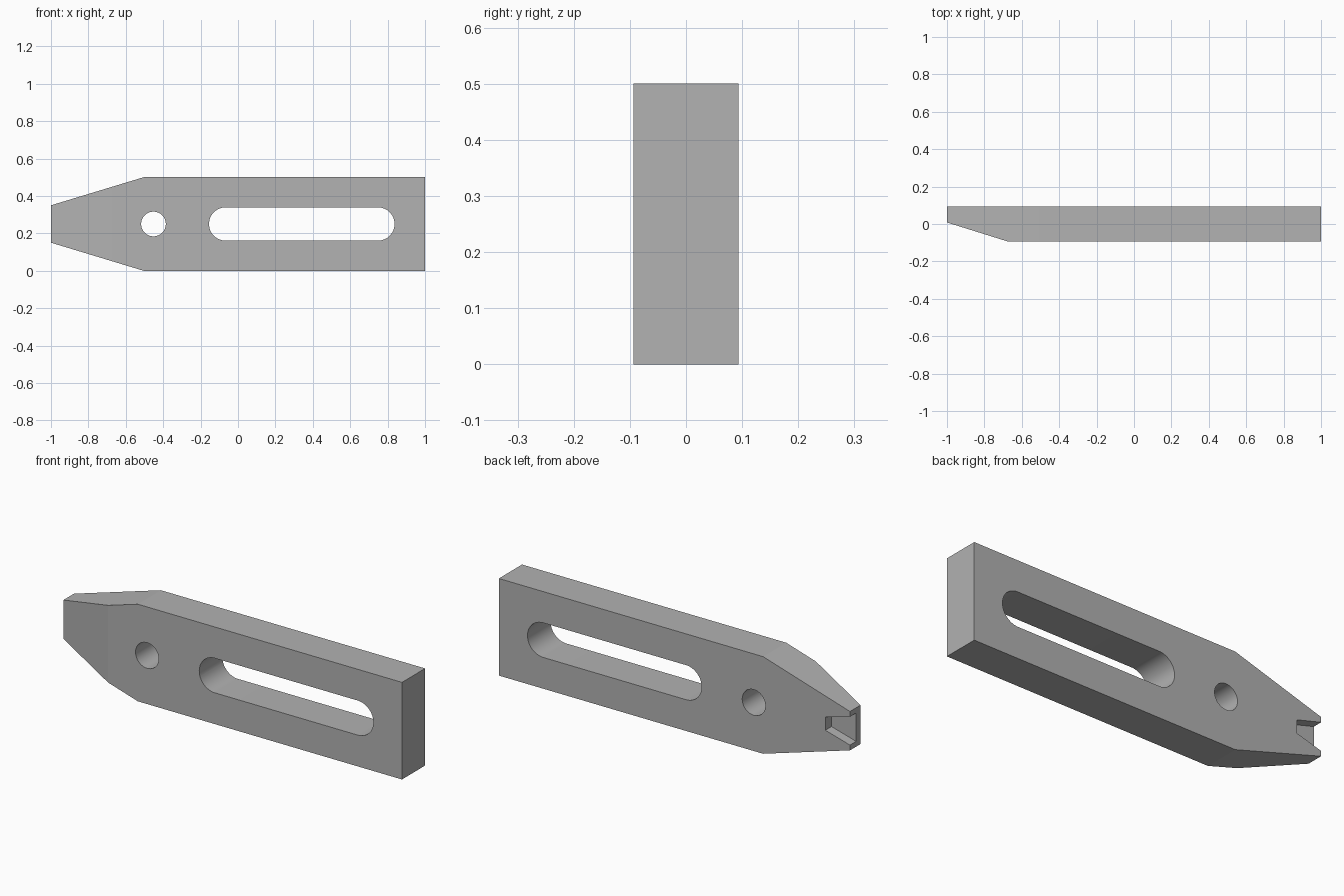
import bpy, bmesh, math
from mathutils import Vector

cube = bpy.data.objects.get("Cube")
if cube:
    bpy.data.objects.remove(cube, do_unlink=True)

HALF = 0.094      # half thickness of the bar
MID = 0.25        # height of the centre line

steel = bpy.data.materials.new("grey steel")
steel.use_nodes = True
GREY = (0.445, 0.445, 0.445, 1)
steel.diffuse_color = GREY
steel.node_tree.nodes["Principled BSDF"].inputs["Base Color"].default_value = GREY


def prism(name, outline, y0, y1, bevel_plane=None):
    """Extrude an x-z outline from y0 to y1, optionally trimmed by a plane."""
    bm = bmesh.new()
    face = bm.faces.new([bm.verts.new((x, y0, z)) for x, z in outline])
    moved = bmesh.ops.extrude_face_region(bm, geom=[face])["geom"]
    bmesh.ops.translate(bm, vec=(0, y1 - y0, 0),
                        verts=[v for v in moved if isinstance(v, bmesh.types.BMVert)])
    if bevel_plane:
        point, normal = bevel_plane
        cut = bmesh.ops.bisect_plane(bm, geom=bm.verts[:] + bm.edges[:] + bm.faces[:],
                                     plane_co=point, plane_no=normal, clear_outer=True)
        rim = [e for e in cut["geom_cut"] if isinstance(e, bmesh.types.BMEdge)]
        bmesh.ops.contextual_create(bm, geom=rim)
    bmesh.ops.recalc_face_normals(bm, faces=bm.faces[:])
    mesh = bpy.data.meshes.new(name)
    bm.to_mesh(mesh)
    bm.free()
    mesh.materials.append(steel)
    obj = bpy.data.objects.new(name, mesh)
    bpy.context.collection.objects.link(obj)
    return obj


def slot_outline(xa, xb, r, n=32):
    """Rounded slot between two arc centres; a circle when they coincide."""
    pts = []
    for cx, start in ((xb, -math.pi / 2), (xa, math.pi / 2)):
        for i in range(n + (xa != xb)):
            a = start + math.pi * i / n
            pts.append((cx + r * math.cos(a), MID + r * math.sin(a)))
    return pts


def mirrored(half):
    """Close a half outline of (x, offset) about the centre line."""
    return [(x, MID + d) for x, d in half] + [(x, MID - d) for x, d in reversed(half)]


# Tapered bar with a sloped nose on the front
slope = Vector((-0.10, -0.32, 0)).normalized()
bar = prism("clamp_bar", mirrored([(-1, 0.10), (-0.505, 0.25), (1, 0.25)]),
            -HALF, HALF, (Vector((-1, 0.008, 0)), slope))

# Round hole, long slot and flared notch in the back of the tip
cutters = [
    prism("hole_cutter", slot_outline(-0.452, -0.452, 0.066), -0.2, 0.2),
    prism("slot_cutter", slot_outline(-0.066, 0.748, 0.089), -0.2, 0.2),
    prism("notch_cutter", mirrored([(-1.05, 0.087), (-0.86, 0.034)]), 0.044, 0.2),
]
bpy.ops.object.select_all(action='DESELECT')
bpy.context.view_layer.objects.active = bar
bar.select_set(True)
for cutter in cutters:
    mod = bar.modifiers.new(cutter.name, 'BOOLEAN')
    mod.operation = 'DIFFERENCE'
    mod.solver = 'EXACT'
    mod.object = cutter
    bpy.ops.object.modifier_apply(modifier=mod.name)
for cutter in cutters:
    bpy.data.objects.remove(cutter, do_unlink=True)

# Smooth hole walls, crisp edges elsewhere
bpy.ops.object.shade_smooth_by_angle(angle=math.radians(15))
